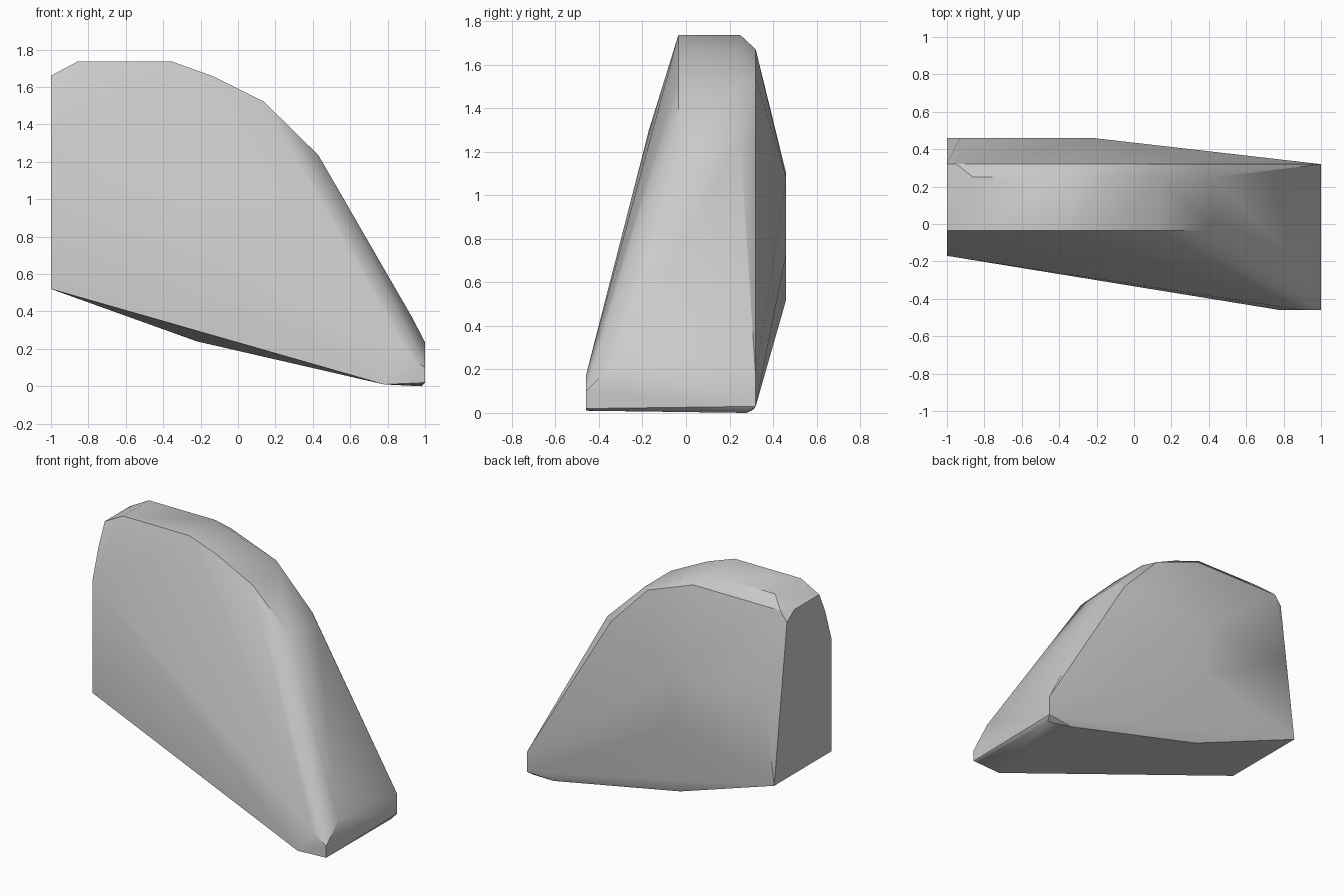
import bpy, bmesh, math

cube = bpy.data.objects.get("Cube")
if cube:
    bpy.data.objects.remove(cube, do_unlink=True)

# One plain grey material
grey = bpy.data.materials.new("light grey")
grey.use_nodes = True
colour = (0.6, 0.6, 0.6, 1)
grey.diffuse_color = colour
grey.node_tree.nodes["Principled BSDF"].inputs["Base Color"].default_value = colour

# Crown arch in x, z, shared by the front edge and the rear shoulder
crown = [(-.86, 1.735), (-.35, 1.735), (-.14, 1.66), (.14, 1.52), (.43, 1.235)]
points = [(x, y, z) for y in (-.035, .25) for x, z in crown]

# Rear crease along the top, running down to the nose
crease = [(-1, 1.6), (-.95, 1.67), (-.28, 1.67), (.07, 1.54), (.35, 1.25), (1, .165)]
points += [(x, .32, z) for x, z in crease]

# Flat left end, outline in y, z
end_outline = [(-.17, .52), (-.17, 1.3), (-.1, 1.52), (-.035, 1.66), (.24, 1.66), (.46, .52)]
points += [(-1, y, z) for y, z in end_outline]

# Nose end, outline in y, z
nose_outline = [(-.46, .02), (-.46, .1), (-.32, .235), (.32, .03)]
points += [(1, y, z) for y, z in nose_outline]

# Rear bulge, nose shoulder and underside corners
points += [(-.93, .46, 1.1), (-.22, .46, 1.08), (-.22, .46, .73)]
points += [(.93, -.26, .37), (.9, -.46, .17)]
points += [(.78, -.46, .01), (.98, -.44, .01), (.98, .28, 0), (.8, .31, .015), (-.22, .375, .24)]

# Skin the outlines into one solid shell
bm = bmesh.new()
for p in points:
    bm.verts.new(p)
hull = bmesh.ops.convex_hull(bm, input=bm.verts[:])
loose = [v for v in bm.verts if not v.link_faces]
bmesh.ops.delete(bm, geom=loose, context='VERTS')
bmesh.ops.dissolve_limit(bm, angle_limit=math.radians(1), verts=bm.verts[:], edges=bm.edges[:])
bmesh.ops.recalc_face_normals(bm, faces=bm.faces[:])
mesh = bpy.data.meshes.new("curved_shell")
bm.to_mesh(mesh)
bm.free()
mesh.materials.append(grey)
shell = bpy.data.objects.new("curved_shell", mesh)
bpy.context.collection.objects.link(shell)

# Smooth the gentle bends, keep the rims sharp
bpy.ops.object.select_all(action='DESELECT')
shell.select_set(True)
bpy.context.view_layer.objects.active = shell
bpy.ops.object.shade_smooth_by_angle(angle=math.radians(32))
